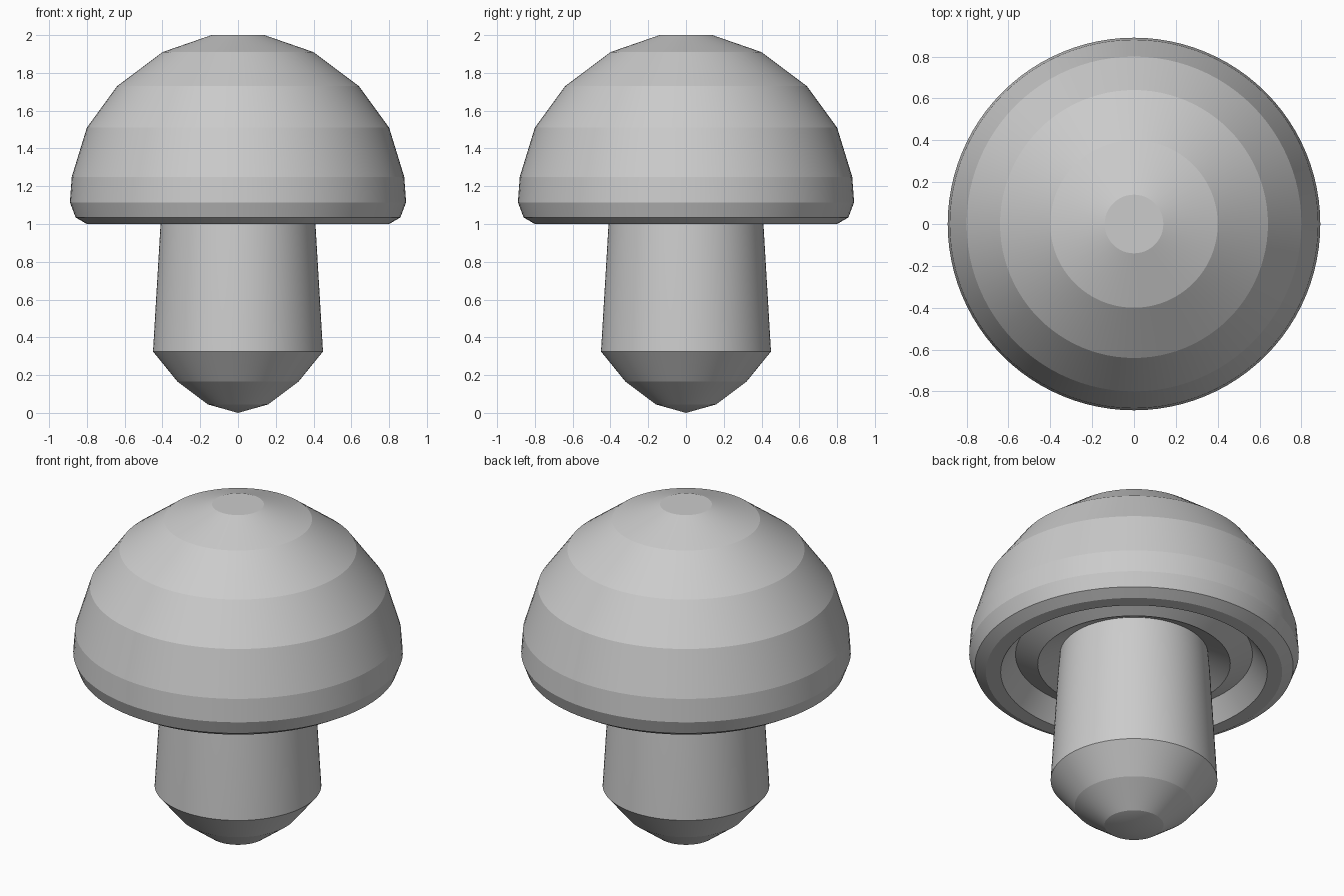
import bpy, bmesh, math

if "Cube" in bpy.data.objects:
    bpy.data.objects.remove(bpy.data.objects["Cube"])

SEGMENTS = 96

grey = bpy.data.materials.new("light grey")
grey.diffuse_color = (0.6, 0.6, 0.6, 1)
grey.use_nodes = True
grey.node_tree.nodes["Principled BSDF"].inputs["Base Color"].default_value = grey.diffuse_color


def lathe(name, profile):
    """Spin an (r, z) profile around the z axis; r = 0 points close the ends."""
    bm = bmesh.new()
    verts = [bm.verts.new((r, 0, z)) for r, z in profile]
    edges = [bm.edges.new(pair) for pair in zip(verts, verts[1:])]
    bmesh.ops.spin(bm, geom=verts + edges, cent=(0, 0, 0), axis=(0, 0, 1),
                   angle=math.tau, steps=SEGMENTS)
    bmesh.ops.remove_doubles(bm, verts=bm.verts, dist=0.0005)
    bmesh.ops.recalc_face_normals(bm, faces=bm.faces)
    mesh = bpy.data.meshes.new(name)
    bm.to_mesh(mesh)
    bm.free()
    mesh.materials.append(grey)
    obj = bpy.data.objects.new(name, mesh)
    bpy.context.collection.objects.link(obj)
    # smooth around the axis, crisp between bands
    bpy.ops.object.select_all(action='DESELECT')
    obj.select_set(True)
    bpy.context.view_layer.objects.active = obj
    bpy.ops.object.shade_smooth_by_angle(angle=math.radians(5))
    return obj


# Domed cap, with rolled rim and grooved underside
lathe("cap", [(0, 2.0), (0.14, 2.0), (0.40, 1.91), (0.64, 1.73), (0.80, 1.51),
              (0.88, 1.25), (0.89, 1.115), (0.86, 1.035), (0.80, 1.0),
              (0.72, 1.0), (0.64, 1.11), (0.52, 1.05), (0.40, 1.11), (0, 1.11)])

# Tapered stem with pointed rounded foot
lathe("stem", [(0, 1.11), (0.40, 1.11), (0.41, 1.0), (0.45, 0.325),
               (0.32, 0.165), (0.16, 0.045), (0, 0.0)])
